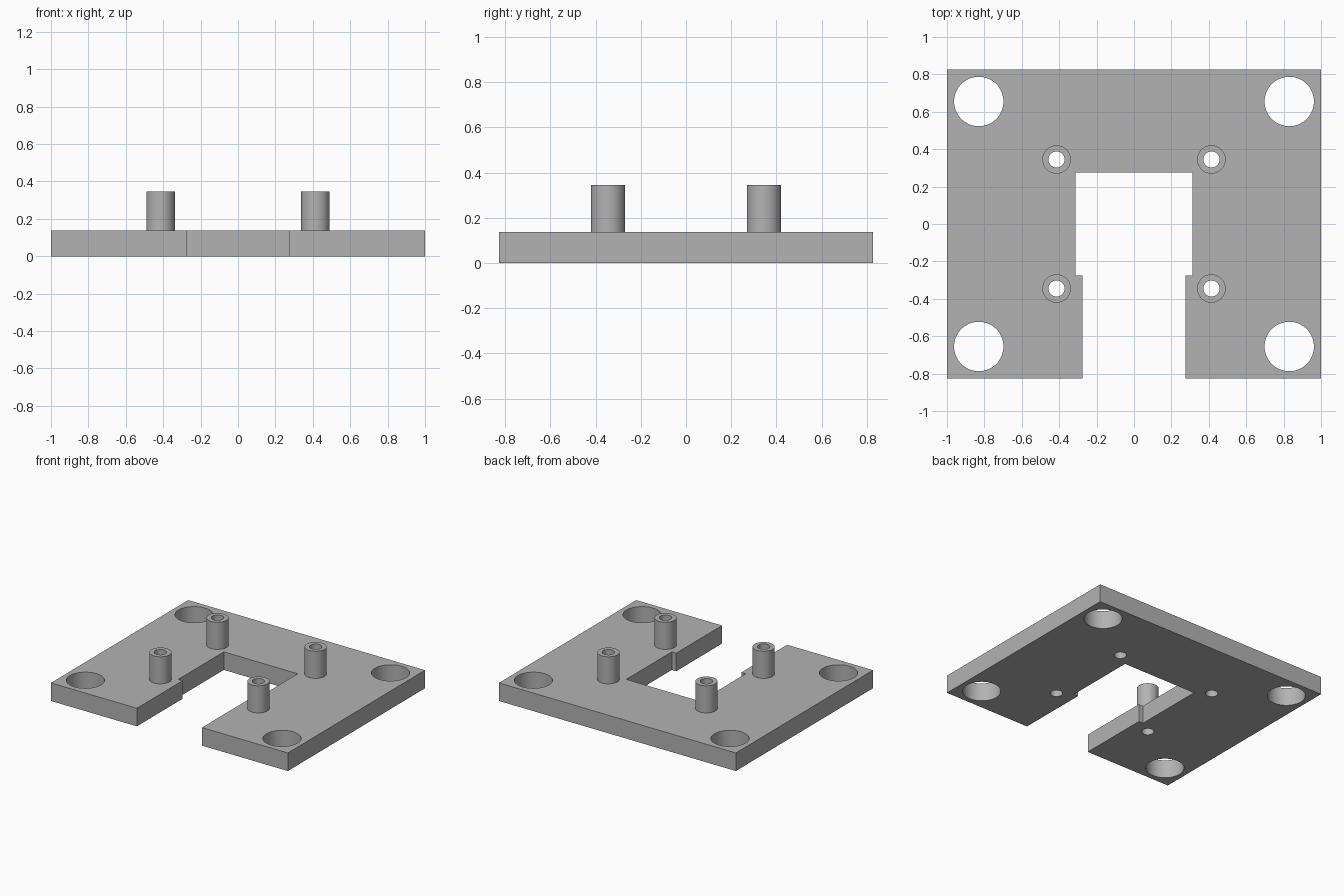
import bpy
import bmesh
import math

PLATE_TOP, POST_TOP = 0.138, 0.345
HALF_Y = 0.827
HOLE_X, HOLE_Y, HOLE_R = 0.83, 0.655, 0.132
POST_X, POST_Y, POST_R, BORE_R = 0.414, 0.345, 0.076, 0.043
SEGMENTS = 64

cube = bpy.data.objects.get("Cube")
if cube:
    bpy.data.objects.remove(cube, do_unlink=True)

grey = bpy.data.materials.new("mid grey")
grey.use_nodes = True
grey.diffuse_color = (0.45, 0.45, 0.45, 1)
grey.node_tree.nodes["Principled BSDF"].inputs["Base Color"].default_value = grey.diffuse_color


def add_object(name, bm):
    bmesh.ops.recalc_face_normals(bm, faces=bm.faces)
    mesh = bpy.data.meshes.new(name)
    bm.to_mesh(mesh)
    bm.free()
    mesh.materials.append(grey)
    obj = bpy.data.objects.new(name, mesh)
    bpy.context.collection.objects.link(obj)
    return obj


def select_only(obj):
    bpy.ops.object.select_all(action="DESELECT")
    obj.select_set(True)
    bpy.context.view_layer.objects.active = obj


def smooth(obj):
    select_only(obj)
    bpy.ops.object.shade_smooth_by_angle(angle=math.radians(30))


def corners(x, y):
    return [(sx * x, sy * y) for sx in (-1, 1) for sy in (-1, 1)]


# Base plate: mirrored outline with a stepped slot open to the front
half = [(0.275, -HALF_Y), (1, -HALF_Y), (1, HALF_Y)]
slot = [(0.312, 0.275), (0.312, -0.275), (0.275, -0.275)]
outline = (half + [(-x, y) for x, y in reversed(half)]
           + [(-x, y) for x, y in reversed(slot)] + slot)
bm = bmesh.new()
face = bm.faces.new([bm.verts.new((x, y, 0)) for x, y in outline])
extruded = bmesh.ops.extrude_face_region(bm, geom=[face])
top = [v for v in extruded["geom"] if isinstance(v, bmesh.types.BMVert)]
bmesh.ops.translate(bm, verts=top, vec=(0, 0, PLATE_TOP))
plate = add_object("base_plate", bm)

# Drill the mounting holes and the post bores through the plate
bm = bmesh.new()
holes = [(p, HOLE_R) for p in corners(HOLE_X, HOLE_Y)]
holes += [(p, BORE_R) for p in corners(POST_X, POST_Y)]
for (x, y), r in holes:
    drilled = bmesh.ops.create_cone(bm, cap_ends=True, segments=SEGMENTS,
                                    radius1=r, radius2=r, depth=1)
    bmesh.ops.translate(bm, verts=drilled["verts"], vec=(x, y, 0))
cutter = add_object("hole_cutter", bm)
cutter.hide_render = True
drill = plate.modifiers.new("drill", "BOOLEAN")
drill.operation = "DIFFERENCE"
drill.solver = "EXACT"
drill.object = cutter
select_only(plate)
bpy.ops.object.modifier_apply(modifier=drill.name)
bpy.data.objects.remove(cutter, do_unlink=True)
smooth(plate)

# Hollow posts: a tube profile spun around its axis, open onto the bores
for x, y in corners(POST_X, POST_Y):
    bm = bmesh.new()
    profile = [(BORE_R, PLATE_TOP), (BORE_R, POST_TOP),
               (POST_R, POST_TOP), (POST_R, PLATE_TOP)]
    verts = [bm.verts.new((r, 0, z)) for r, z in profile]
    edges = [bm.edges.new(pair) for pair in zip(verts, verts[1:])]
    bmesh.ops.spin(bm, geom=verts + edges, cent=(0, 0, 0), axis=(0, 0, 1),
                   angle=math.tau, steps=SEGMENTS)
    bmesh.ops.remove_doubles(bm, verts=bm.verts, dist=0.0001)
    side = "left" if x > 0 else "right"
    end = "front" if y < 0 else "back"
    post = add_object(f"{end}_{side}_post", bm)
    post.location = (x, y, 0)
    smooth(post)
